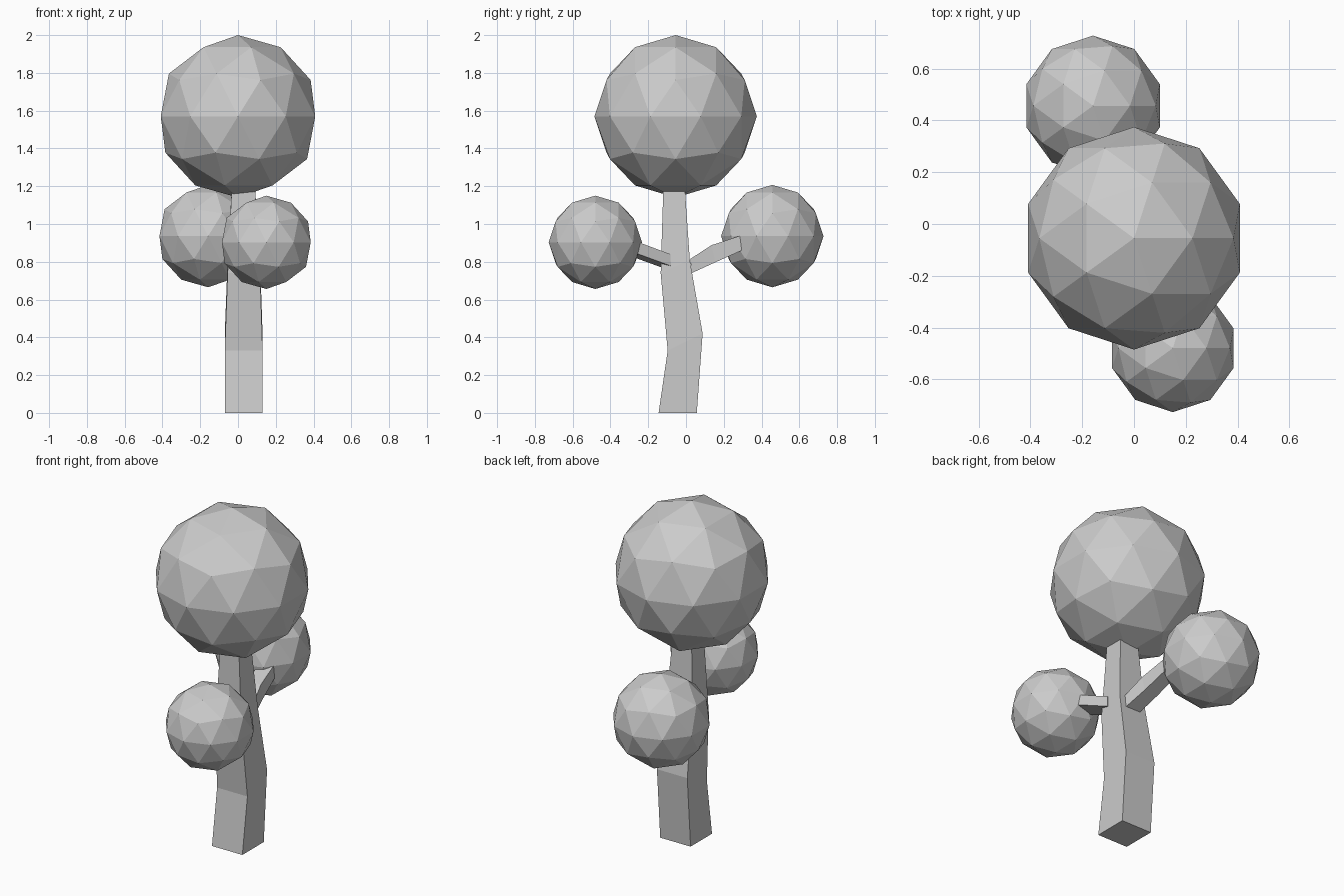
import bpy, bmesh

if "Cube" in bpy.data.objects:
    bpy.data.objects.remove(bpy.data.objects["Cube"])


def sweep(name, rings, skew=(0, 0)):
    """Capped four-sided limb. Ring: x_left, x_right, (y, z) edge a, (y, z) edge b.
    skew shifts the left side in y and z."""
    bm = bmesh.new()
    loops = []
    for x0, x1, a, b in rings:
        dy, dz = skew
        pts = [(x0, a[0] + dy, a[1] + dz), (x1, *a), (x1, *b), (x0, b[0] + dy, b[1] + dz)]
        loops.append([bm.verts.new(p) for p in pts])
    for p, q in zip(loops, loops[1:]):
        for i in range(4):
            j = (i + 1) % 4
            bm.faces.new((p[i], p[j], q[j], q[i]))
    bm.faces.new(loops[0][::-1])
    bm.faces.new(loops[-1])
    bmesh.ops.recalc_face_normals(bm, faces=bm.faces)
    mesh = bpy.data.meshes.new(name)
    bm.to_mesh(mesh)
    bm.free()
    obj = bpy.data.objects.new(name, mesh)
    bpy.context.collection.objects.link(obj)


def foliage(name, radius, location):
    bpy.ops.mesh.primitive_ico_sphere_add(subdivisions=2, radius=radius, location=location)
    bpy.context.object.name = name


# bent, tapering trunk (front edge, back edge)
sweep("trunk", [
    (-0.07, 0.13, (-0.145, 0.0), (0.057, 0.0)),
    (-0.07, 0.13, (-0.097, 0.33), (0.088, 0.42)),
    (-0.055, 0.117, (-0.134, 0.74), (0.02, 0.81)),
    (-0.033, 0.09, (-0.12, 1.19), (-0.006, 1.19)),
])

# branches (lower edge, upper edge)
sweep("back_branch", [
    (-0.015, 0.082, (0.03, 0.74), (0.023, 0.815)),
    (-0.035, 0.056, (0.155, 0.797), (0.135, 0.888)),
    (-0.05, 0.035, (0.295, 0.86), (0.285, 0.937)),
])
sweep("front_branch", [
    (0.03, 0.118, (-0.08, 0.778), (-0.082, 0.84)),
    (0.09, 0.178, (-0.25, 0.84), (-0.25, 0.903)),
    (0.11, 0.19, (-0.31, 0.86), (-0.31, 0.92)),
], skew=(-0.03, -0.015))

# leaf balls
foliage("crown", 0.43, (0, -0.055, 1.57))
foliage("front_leaf_ball", 0.247, (0.15, -0.48, 0.903))
foliage("back_leaf_ball", 0.271, (-0.158, 0.457, 0.936))
